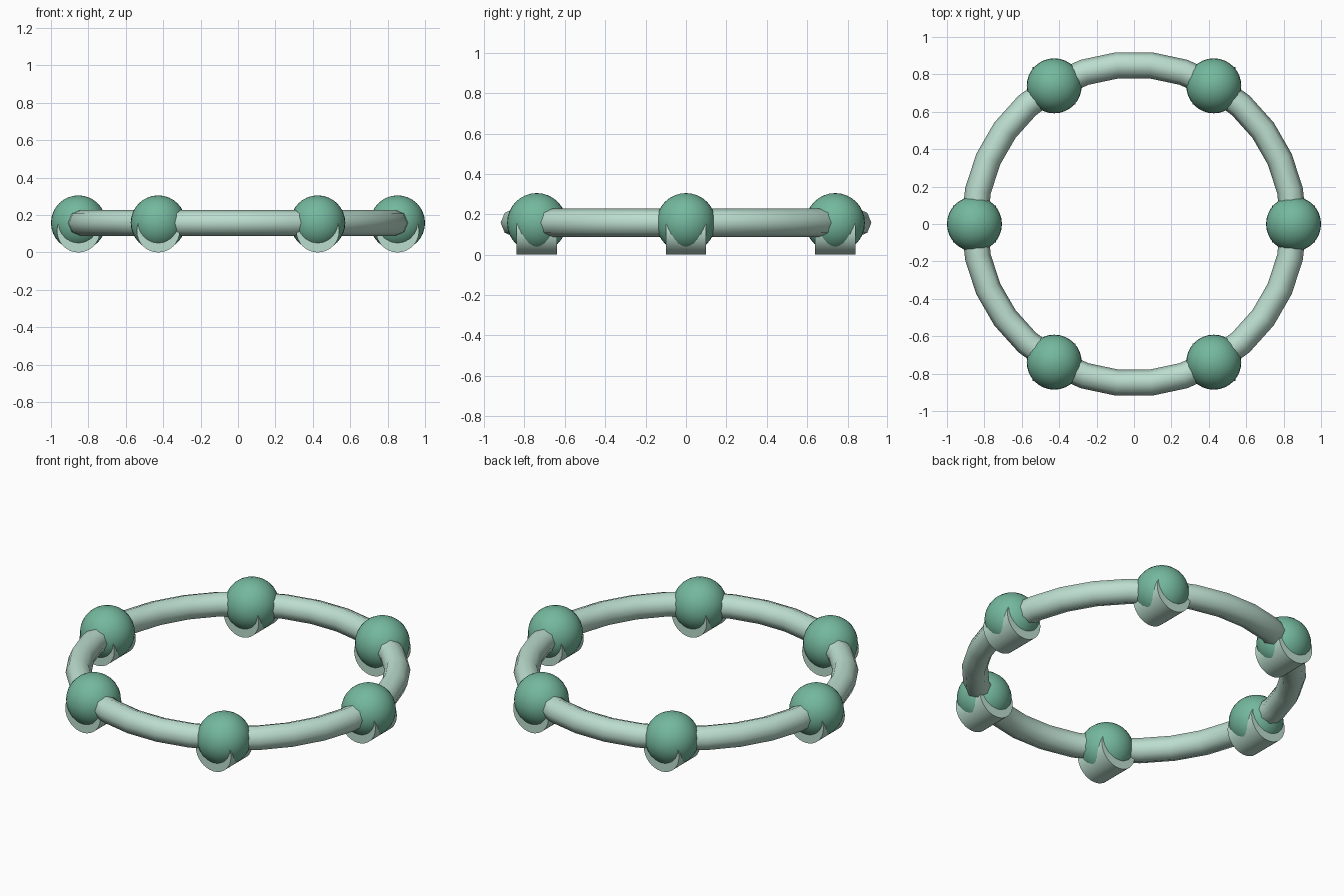
import bpy
import math

cube = bpy.data.objects.get("Cube")
if cube:
    bpy.data.objects.remove(cube, do_unlink=True)

RING_R, TUBE_R = 0.853, 0.07
BALL_R, BALL_Z = 0.147, 0.158
FOOT_R, FOOT_LEN = 0.115, 0.2


def make_material(name, color):
    mat = bpy.data.materials.new(name)
    mat.use_nodes = True
    mat.diffuse_color = color
    mat.node_tree.nodes["Principled BSDF"].inputs["Base Color"].default_value = color
    return mat


def finish(name, mat, angle):
    obj = bpy.context.object
    obj.name = name
    obj.data.materials.append(mat)
    bpy.ops.object.shade_smooth_by_angle(angle=math.radians(angle))


pale = make_material("pale mint", (0.50, 0.72, 0.62, 1))
green = make_material("sea green", (0.175, 0.48, 0.34, 1))

# Ring tube
bpy.ops.mesh.primitive_torus_add(major_segments=30, minor_segments=8,
                                 major_radius=RING_R, minor_radius=TUBE_R,
                                 location=(0, 0, BALL_Z))
finish("ring", pale, 60)

# Six balls, each resting on a short round foot lying along y
for i in range(6):
    a = math.radians(60 * i)
    x, y = RING_R * math.cos(a), RING_R * math.sin(a)
    bpy.ops.mesh.primitive_uv_sphere_add(segments=32, ring_count=16, radius=BALL_R,
                                         location=(x, y, BALL_Z))
    finish(f"ball_{i + 1}", green, 40)
    bpy.ops.mesh.primitive_cylinder_add(vertices=32, radius=FOOT_R, depth=FOOT_LEN,
                                        location=(x, y, FOOT_R),
                                        rotation=(math.pi / 2, 0, 0))
    finish(f"foot_{i + 1}", pale, 40)
